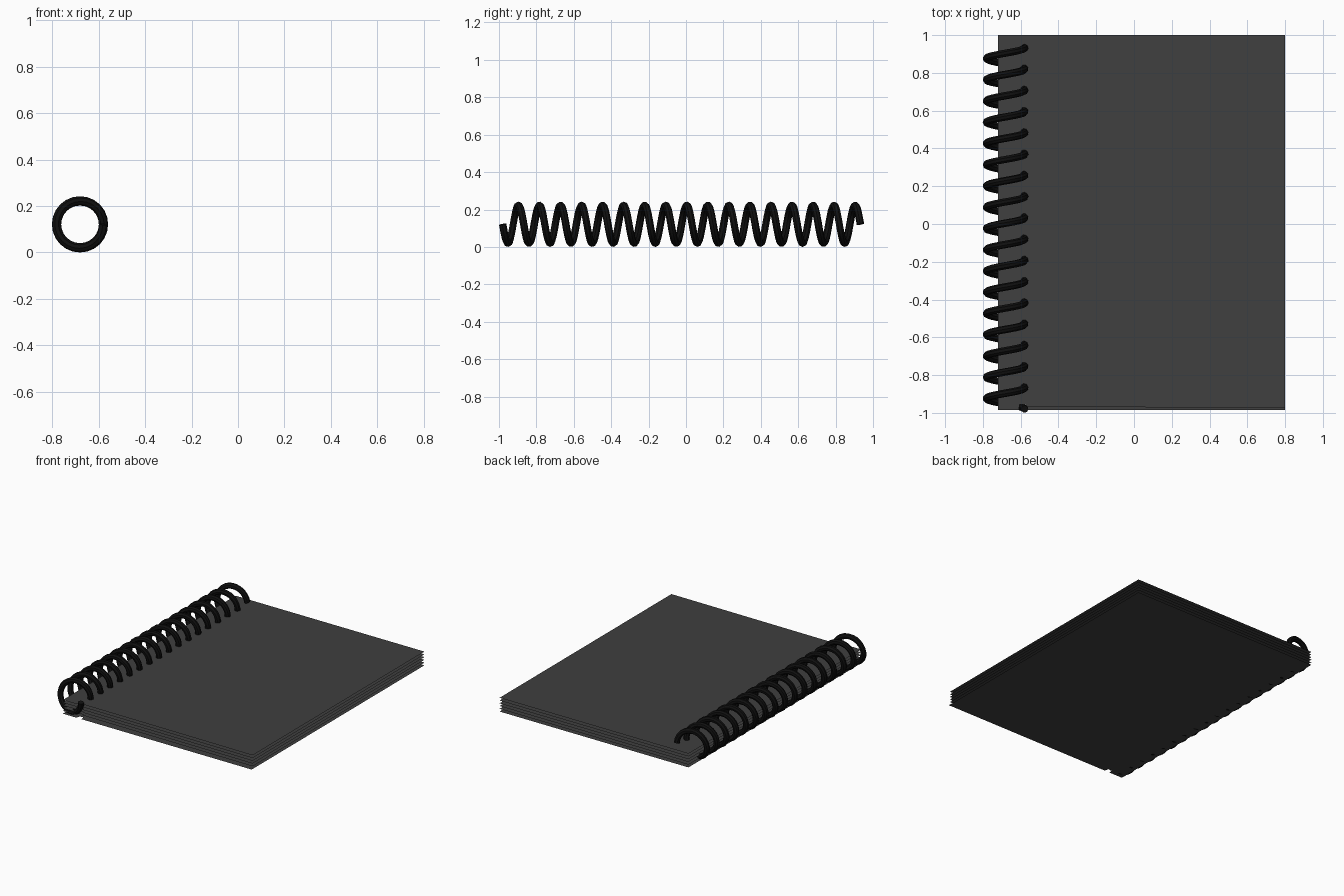
import bpy, math

if "Cube" in bpy.data.objects:
    bpy.data.objects.remove(bpy.data.objects["Cube"])


def material(name, v):
    m = bpy.data.materials.new(name)
    m.diffuse_color = (v, v, v, 1)
    m.use_nodes = True
    m.node_tree.nodes["Principled BSDF"].inputs["Base Color"].default_value = m.diffuse_color
    return m


cover_mat = material("dark_grey", 0.05)
coil_mat = material("black", 0.005)


# Sheet: single flat face with a notch where the coil starts
def sheet(name, z, front):
    pts = [(-0.72, -0.985), (-0.61, -0.985), (-0.605, -0.955),
           (-0.575, -0.955), (-0.57, front), (0.8, -0.985 if front < -0.98 else -0.975),
           (0.8, 1.0), (-0.72, 1.0)]
    me = bpy.data.meshes.new(name)
    me.from_pydata([(x, y, z) for x, y in pts], [], [tuple(range(len(pts)))])
    me.materials.append(cover_mat)
    ob = bpy.data.objects.new(name, me)
    bpy.context.collection.objects.link(ob)


# Stack of paper-thin sheets, back cover to front cover
COUNT = 6
for i in range(COUNT):
    name = "back_cover" if i == 0 else "front_cover" if i == COUNT - 1 else f"page_{i}"
    sheet(name, 0.003 + 0.1 * i / (COUNT - 1), -0.985 if i == 0 else -0.966)

# Spiral binding: helix path with a round bevel
TURNS, STEPS, PITCH = 17, 24, 0.1125
cu = bpy.data.curves.new("spiral_path", 'CURVE')
cu.dimensions = '3D'
cu.bevel_depth = 0.02
cu.bevel_resolution = 2
cu.use_fill_caps = True
sp = cu.splines.new('POLY')
n = TURNS * STEPS + 1
sp.points.add(n - 1)
for i in range(n):
    a = 2 * math.pi * i / STEPS
    sp.points[i].co = (-0.68 + 0.101 * math.cos(a), -0.98 + PITCH * i / STEPS,
                       0.121 - 0.101 * math.sin(a), 1)
cu.materials.append(coil_mat)
path = bpy.data.objects.new("spiral_path", cu)
bpy.context.collection.objects.link(path)

# Convert the path to a smooth mesh
bpy.context.view_layer.objects.active = path
path.select_set(True)
bpy.ops.object.convert(target='MESH')
coil = bpy.context.object
coil.name = "spiral_binding"
bpy.ops.object.shade_smooth_by_angle()
